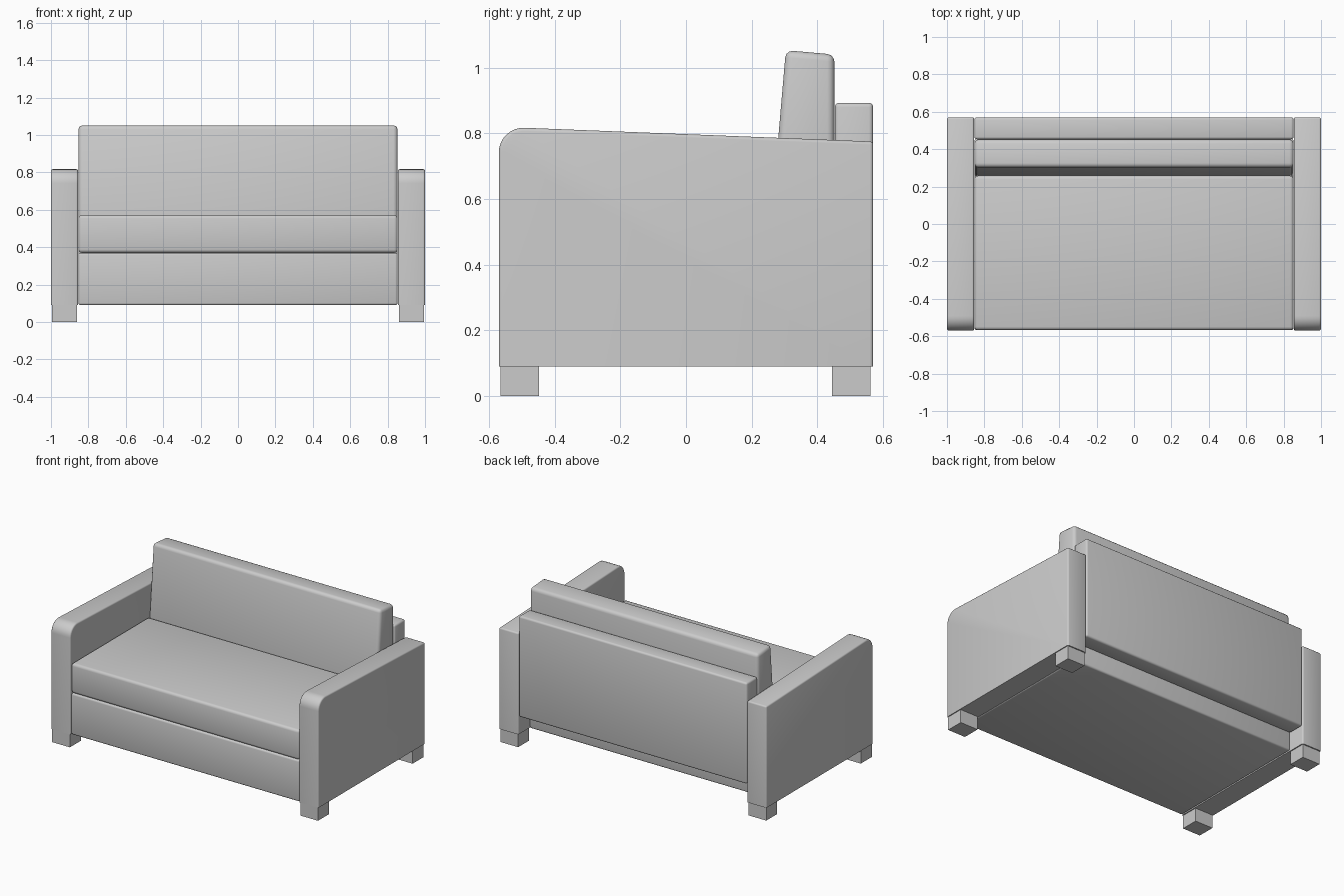
import bpy
import bmesh
import math

cube = bpy.data.objects.get("Cube")
if cube:
    bpy.data.objects.remove(cube, do_unlink=True)

grey = bpy.data.materials.new("light_grey")
grey.use_nodes = True
COLOUR = (0.6, 0.6, 0.6, 1)
grey.diffuse_color = COLOUR
grey.node_tree.nodes["Principled BSDF"].inputs["Base Color"].default_value = COLOUR


def prism(name, profile, x0, x1, bevel=0.0, flat_bottom=False):
    """Extrude a (y, z) profile along x and round its sharp edges."""
    bm = bmesh.new()
    face = bm.faces.new([bm.verts.new((x0, y, z)) for y, z in profile])
    grown = bmesh.ops.extrude_face_region(bm, geom=[face])["geom"]
    bmesh.ops.translate(bm, vec=(x1 - x0, 0, 0),
                        verts=[v for v in grown if isinstance(v, bmesh.types.BMVert)])
    bmesh.ops.recalc_face_normals(bm, faces=bm.faces)
    if bevel:
        floor = min(z for _, z in profile) + 0.001
        edges = [e for e in bm.edges if e.calc_face_angle() > math.radians(40)
                 and not (flat_bottom and all(v.co.z < floor for v in e.verts))]
        bmesh.ops.bevel(bm, geom=edges, offset=bevel, segments=3,
                        profile=0.5, affect='EDGES', clamp_overlap=True)
    mesh = bpy.data.meshes.new(name)
    bm.to_mesh(mesh)
    bm.free()
    mesh.materials.append(grey)
    obj = bpy.data.objects.new(name, mesh)
    bpy.context.collection.objects.link(obj)
    if bevel:
        bpy.ops.object.select_all(action='DESELECT')
        obj.select_set(True)
        bpy.context.view_layer.objects.active = obj
        bpy.ops.object.shade_smooth_by_angle(angle=math.radians(35))
    return obj


def box(y0, y1, z0, z1):
    return [(y0, z0), (y1, z0), (y1, z1), (y0, z1)]


# Arm outline: top slopes down to the back, front corner is rounded
radius = 0.075
arm = [(-0.57, 0.09), (0.57, 0.09), (0.57, 0.775)]
for i in range(9):
    a = math.radians(87 + 93 * i / 8)
    arm.append((-0.57 + radius + radius * math.cos(a), 0.742 + radius * math.sin(a)))

# Arms and feet on both sides
for side, s in (("left", 1), ("right", -1)):
    prism(side + "_arm", arm, s * 0.855, s * 1.0, 0.01, flat_bottom=True)
    prism(side + "_front_foot", box(-0.565, -0.447, 0, 0.09), s * 0.862, s * 0.994)
    prism(side + "_back_foot", box(0.445, 0.562, 0, 0.09), s * 0.862, s * 0.994)

# Body between the arms
W = 0.853
prism("seat_base", box(-0.567, 0.455, 0.09, 0.37), -W, W, 0.012)
prism("seat_cushion", box(-0.567, 0.258, 0.37, 0.572), -W, W, 0.018)
prism("back_cushion", [(0.245, 0.37), (0.452, 0.37), (0.452, 1.04), (0.304, 1.053)],
      -W, W, 0.022)
prism("back_frame", box(0.453, 0.57, 0.21, 0.893), -W, W, 0.013)
